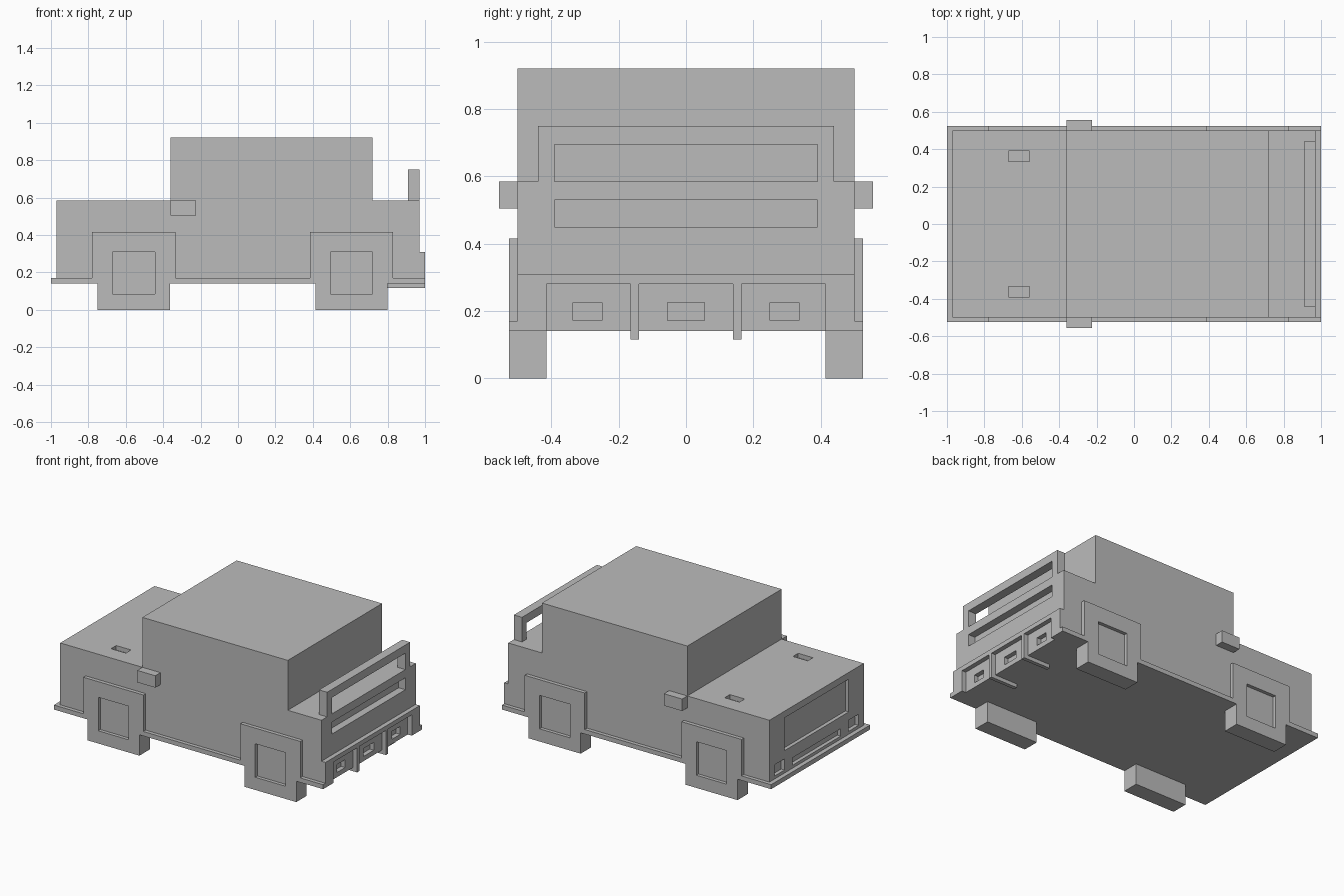
import bpy
import bmesh

old = bpy.data.objects.get("Cube")
if old:
    bpy.data.objects.remove(old, do_unlink=True)

GREY = (0.5, 0.5, 0.5, 1)
paint = bpy.data.materials.new("plain grey")
paint.use_nodes = True
paint.diffuse_color = GREY
paint.node_tree.nodes["Principled BSDF"].inputs["Base Color"].default_value = GREY


def prism(name, outline, y0, y1):
    """Extrude an x-z outline from y0 to y1."""
    bm = bmesh.new()
    face = bm.faces.new([bm.verts.new((x, y0, z)) for x, z in outline])
    new = bmesh.ops.extrude_face_region(bm, geom=[face])["geom"]
    bmesh.ops.translate(bm, vec=(0, y1 - y0, 0),
                        verts=[v for v in new if isinstance(v, bmesh.types.BMVert)])
    bmesh.ops.recalc_face_normals(bm, faces=bm.faces)
    mesh = bpy.data.meshes.new(name)
    bm.to_mesh(mesh)
    bm.free()
    mesh.materials.append(paint)
    ob = bpy.data.objects.new(name, mesh)
    bpy.context.collection.objects.link(ob)
    return ob


def box(name, x, y, z):
    outline = [(x[0], z[0]), (x[1], z[0]), (x[1], z[1]), (x[0], z[1])]
    return prism(name, outline, *y)


def cut(targets, x, y, z):
    """Cut a box-shaped recess out of each target."""
    cutter = box("cutter", x, y, z)
    cutter.hide_render = True
    for ob in targets:
        mod = ob.modifiers.new("recess", "BOOLEAN")
        mod.operation = "DIFFERENCE"
        mod.solver = "EXACT"
        mod.object = cutter
        bpy.context.view_layer.objects.active = ob
        bpy.ops.object.modifier_apply(modifier=mod.name)
    bpy.data.objects.remove(cutter, do_unlink=True)


def span(side, a, b):
    """Mirror the range a..b to the given side."""
    return tuple(sorted((side * a, side * b)))


# Body with hood, cabin, rear deck and rear bumper
body = prism("body", [(-.97, .17), (-.97, .585), (-.36, .585), (-.36, .92),
                      (.72, .92), (.72, .585), (.97, .585), (.97, .31),
                      (1, .31), (1, .17)], -.5, .5)
sill = box("floor_sill", (-1, 1), (-.525, .525), (.14, .17))

# Rear wing with an open window, and the slot under it
wing = box("rear_wing", (.91, .97), (-.44, .44), (.585, .75))
cut([wing], (.8, 1.1), (-.39, .39), (.5, .695))
cut([body], (.92, 1.1), (-.39, .39), (.45, .53))

# Front grille and lower intake
cut([body], (-1.1, -.945), (-.34, .34), (.32, .54))
cut([body], (-1.1, -.945), (-.255, .255), (.19, .24))

# Rear bumper centre pocket with its exhaust recess
cut([body, sill], (.97, 1.1), (-.14, .14), (.1, .28))
cut([body], (.94, 1.1), (-.055, .055), (.172, .225))

for side, label in ((-1, "right"), (1, "left")):
    # Recessed headlight, hood vent and outer bumper pocket
    cut([body], (-1.1, -.945), span(side, .34, .445), (.19, .265))
    cut([body], (-.67, -.56), span(side, .335, .39), (.555, .7))
    cut([body, sill], (.97, 1.1), span(side, .165, .415), (.1, .28))
    cut([body], (.94, 1.1), span(side, .25, .335), (.172, .225))

    # Diffuser fin and side mirror
    box("diffuser_fin_" + label, (.8, 1), span(side, .14, .165), (.115, .14))
    box("mirror_" + label, (-.36, -.225), span(side, .5, .555), (.505, .585))

    # Wheels and fenders with square hub recesses
    for x, end in ((-.5575, "front"), (.6075, "rear")):
        tag = end + "_" + label
        wheel = box("wheel_" + tag, (x - .193, x + .193), span(side, .415, .525), (0, .14))
        fender = box("fender_" + tag, (x - .2225, x + .2225), span(side, .5, .525), (.17, .415))
        cut([wheel, fender, sill], (x - .1125, x + .1125), span(side, .502, .6), (.085, .31))
